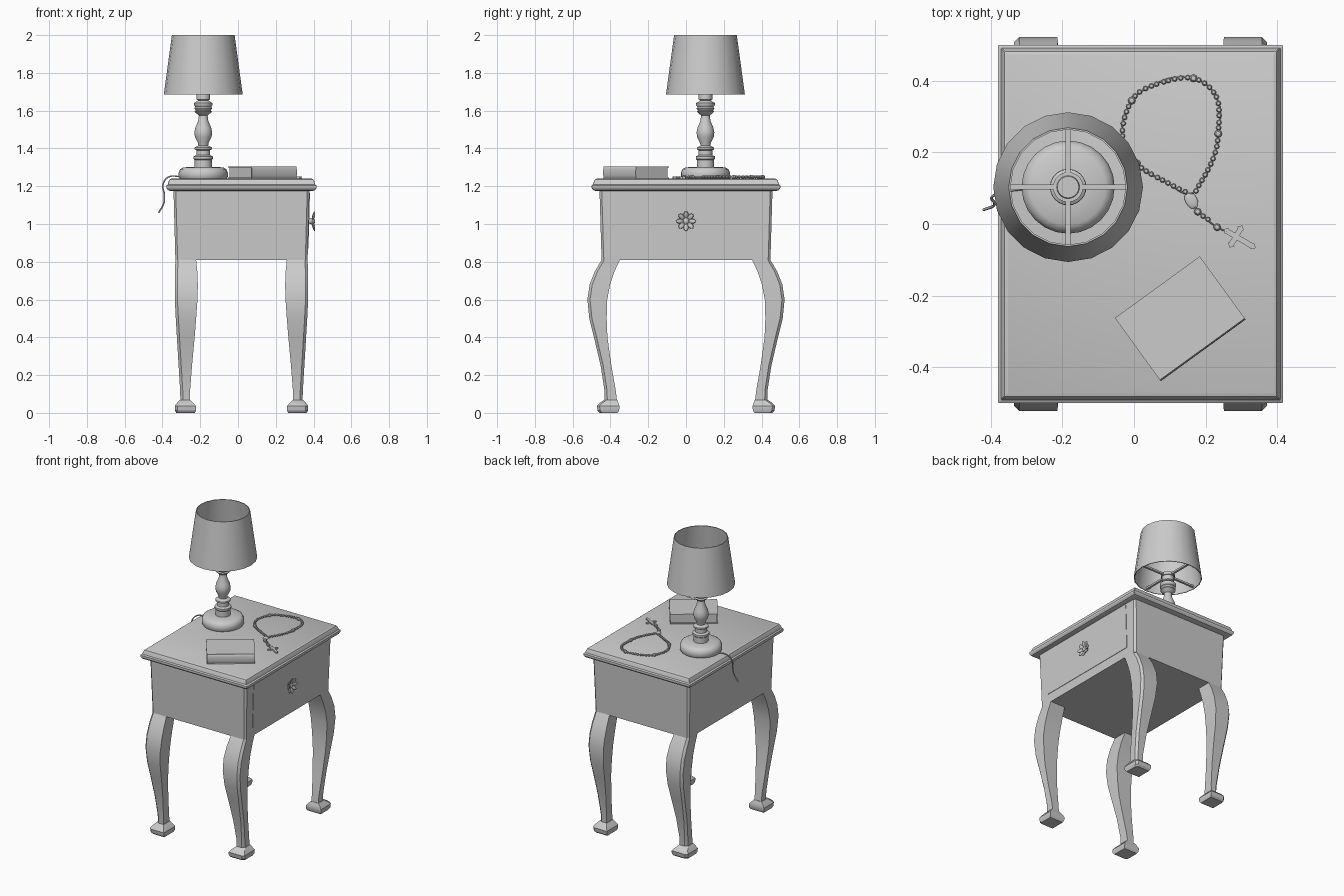
import bpy, bmesh, math
from mathutils import Matrix, Vector

if "Cube" in bpy.data.objects:
    bpy.data.objects.remove(bpy.data.objects["Cube"])

CX = 0.0185      # table centre in x
TOP = 1.24       # height of the table surface
T, S, R = Matrix.Translation, Matrix.Diagonal, Matrix.Rotation


def finish(name, bm, angle=30):
    bmesh.ops.recalc_face_normals(bm, faces=bm.faces)
    me = bpy.data.meshes.new(name)
    bm.to_mesh(me)
    bm.free()
    for p in me.polygons:
        p.use_smooth = True
    me.set_sharp_from_angle(angle=math.radians(angle))
    ob = bpy.data.objects.new(name, me)
    bpy.context.collection.objects.link(ob)
    return ob


def loft(name, rings, closed=False, angle=30):
    """Skin a stack of equal-length point rings; cap the ends unless closed."""
    bm = bmesh.new()
    vs = [[bm.verts.new(p) for p in r] for r in rings]
    n = len(vs[0])
    for a, b in zip(vs, vs[1:] + ([vs[0]] if closed else [])):
        for i in range(n):
            j = (i + 1) % n
            bm.faces.new((a[i], a[j], b[j], b[i]))
    if not closed:
        bm.faces.new(vs[0])
        bm.faces.new(vs[-1])
    return finish(name, bm, angle)


def lathe(name, profile, c, seg, closed=False):
    return loft(name, [[(c[0] + r * math.cos(2 * math.pi * i / seg),
                         c[1] + r * math.sin(2 * math.pi * i / seg), z)
                        for i in range(seg)] for r, z in profile], closed, 40)


def rect(hx, hy, z, ch):
    """Chamfered rectangle ring centred on the table."""
    q = [(hx, hy - ch), (hx - ch, hy)]
    pts = q + [(-x, y) for x, y in q[::-1]]
    pts += [(-x, -y) for x, y in pts]
    return [(CX + x, y, z) for x, y in pts]


def add_box(bm, mat, size):
    bmesh.ops.create_cube(bm, size=1, matrix=mat @ S((*size, 1)))


def add_ball(bm, mat, seg=10):
    bmesh.ops.create_uvsphere(bm, u_segments=seg, v_segments=seg // 2 + 1, radius=1, matrix=mat)


# Table top with stepped moulding, and tapered body
loft("table_top", [rect(0.398 - i, 0.5 - i, z, 0.002) for i, z in
                   ((.02, 1.175), (.008, 1.18), (0, 1.192), (0, 1.204), (.008, 1.21),
                    (.012, 1.225), (.018, 1.236), (.026, TOP))])
loft("body", [rect(.350, .447, .81, .012), rect(.360, .458, 1.18, .012)])


# Drawer front, following the taper of the body
def front_x(z):
    return CX + .350 + .010 * (z - .81) / .37


loft("drawer_front", [[(front_x(z) + d, y, z) for y, z in
                       ((-.375, .87), (.375, .87), (.375, 1.165), (-.375, 1.165))]
                      for d in (-.02, .003)])

# Flower knob
bm = bmesh.new()
hub = T((.388, 0, 1.015))
for k in range(8):
    add_ball(bm, hub @ R(k * math.pi / 4, 4, 'X') @ R(.35, 4, 'Y') @ T((0, 0, .036))
             @ S((.006, .013, .02, 1)))
add_ball(bm, T((.396, 0, 1.015)) @ S((.01, .016, .016, 1)))
bmesh.ops.create_cone(bm, cap_ends=True, segments=12, radius1=.012, radius2=.02, depth=.025,
                      matrix=T((.385, 0, 1.015)) @ R(math.pi / 2, 4, 'Y'))
finish("drawer_knob", bm)

# Cabriole legs and feet: z, inner x, outer x, inner y, outer y
LEG = ((.84, .240, .350, .340, .447), (.81, .240, .350, .350, .447), (.75, .234, .352, .378, .482),
       (.68, .231, .353, .402, .510), (.60, .233, .353, .417, .522), (.50, .240, .348, .420, .512),
       (.40, .248, .342, .416, .487), (.25, .262, .333, .395, .452), (.12, .272, .325, .372, .432),
       (.05, .274, .323, .364, .430))
FOOT = ((0, .247, .345, .362, .458), (.012, .241, .352, .354, .468), (.036, .241, .353, .352, .472),
        (.052, .254, .342, .358, .458), (.068, .270, .328, .363, .434))
for sx, nx in ((-1, "left"), (1, "right")):
    for sy, ny in ((-1, "front"), (1, "back")):
        for part, rows in (("leg", LEG), ("foot", FOOT)):
            c = .014
            loft(f"{ny}_{nx}_{part}",
                 [[(CX + sx * x, sy * y, z) for x, y in
                   ((xi, yi), (xo, yi), (xo, yo - c), (xo - c, yo), (xi, yo))]
                  for z, xi, xo, yi, yo in rows])

# Lamp: turned base, shade and its four-spoke holder
L = (-.184, .103)
lathe("lamp_stand", [(.124, TOP), (.130, 1.25), (.130, 1.272), (.122, 1.29), (.105, 1.30),
                     (.046, 1.302), (.046, 1.34), (.051, 1.345), (.051, 1.358), (.036, 1.365),
                     (.036, 1.39), (.046, 1.395), (.046, 1.405), (.026, 1.415), (.029, 1.43),
                     (.044, 1.46), (.047, 1.485), (.042, 1.51), (.027, 1.545), (.023, 1.575),
                     (.036, 1.585), (.046, 1.595), (.040, 1.602), (.048, 1.612), (.042, 1.62),
                     (.050, 1.63), (.050, 1.64), (.036, 1.648), (.028, 1.655), (.036, 1.66),
                     (.036, 1.70), (.030, 1.715)], L, 24)
lathe("lamp_shade", [(.209, 1.685), (.166, 2.0), (.161, 2.0), (.204, 1.685)], L, 20, True)
lathe("shade_ring", [(.032, 1.69), (.042, 1.69), (.042, 1.71), (.032, 1.71)], L, 20, True)
bm = bmesh.new()
for k in range(4):
    add_box(bm, T((*L, 1.70)) @ R(k * math.pi / 2, 4, 'Z') @ T((.12, 0, 0)), (.166, .014, .012))
finish("shade_spokes", bm)


def wire(name, pts, radius, cyclic=False):
    cu = bpy.data.curves.new(name, 'CURVE')
    cu.dimensions = '3D'
    cu.bevel_depth, cu.bevel_resolution, cu.resolution_u = radius, 1, 5
    sp = cu.splines.new('BEZIER')
    sp.bezier_points.add(len(pts) - 1)
    sp.use_cyclic_u = cyclic
    for b, p in zip(sp.bezier_points, pts):
        b.co = p
        b.handle_left_type = b.handle_right_type = 'AUTO'
    ob = bpy.data.objects.new(name, cu)
    bpy.context.collection.objects.link(ob)


wire("lamp_cord", [(-.30, .10, 1.25), (-.365, .09, 1.25), (-.397, .075, 1.21), (-.390, .06, 1.155),
                   (-.393, .05, 1.11), (-.42, .04, 1.06)], .004)

# Bead string: closed smooth loop, resampled evenly
BZ = TOP + .009
LOOP = [Vector(p) for p in ((.160, .085), (.09, .117), (.01, .167), (-.032, .246), (-.01, .338),
                            (.043, .383), (.16, .408), (.23, .355), (.235, .249), (.22, .18),
                            (.18, .106))]
n = len(LOOP)
dense = []
for i in range(n):
    a, b, c, d = (LOOP[(i + k) % n] for k in (-1, 0, 1, 2))
    for s in range(30):
        t = s / 30
        dense.append(b + .5 * t * (c - a + t * (2 * a - 5 * b + 4 * c - d + t * (3 * (b - c) + d - a))))
total = sum((dense[i] - dense[i - 1]).length for i in range(len(dense)))
step, run, beads = total / 54, 0, []
for a, b in zip(dense, dense[1:]):
    run += (b - a).length
    if run >= step:
        run -= step
        beads.append(b)
large = {min(range(len(beads)), key=lambda i: (beads[i] - LOOP[k]).length) for k in (2, 4, 6, 8)}
bm = bmesh.new()
for i, p in enumerate(beads):
    r = .0115 if i in large else .0078
    add_ball(bm, T((*p, BZ)) @ S((r, r, r, 1)), 8)
for x, y, r in ((.178, .034, .011), (.193, .022, .0075), (.207, .013, .0075), (.232, -.009, .011)):
    add_ball(bm, T((x, y, BZ)) @ S((r, r, r, 1)), 8)
finish("beads", bm)
wire("bead_string", [(*p, BZ) for p in LOOP], .002, True)
wire("pendant_string", [(.16, .06, BZ), (.193, .022, BZ), (.232, -.009, BZ), (.26, -.022, BZ)], .002)

# Medal and cross pendant
bm = bmesh.new()
add_ball(bm, T((.16, .066, TOP + .006)) @ R(.5, 4, 'Z') @ S((.017, .026, .006, 1)), 16)
finish("medal", bm)
bm = bmesh.new()
X = T((.295, -.041, TOP + .006)) @ R(-.53, 4, 'Z')
add_box(bm, X, (.09, .015, .009))
add_box(bm, X @ T((-.012, 0, 0)), (.015, .056, .0088))
for x, y in ((.042, 0), (-.042, 0), (-.012, .026), (-.012, -.026)):
    add_box(bm, X @ T((x, y, 0)) @ R(math.pi / 4, 4, 'Z'), (.014, .014, .0084))
finish("cross", bm)

# Book: covers, pages and rounded spine
B = T((.128, -.263, TOP)) @ R(math.radians(36), 4, 'Z')
bm = bmesh.new()
for z in (.003, .062):
    add_box(bm, B @ T((0, 0, z)), (.293, .214, .006))
finish("book_covers", bm)
bm = bmesh.new()
add_box(bm, B @ T((0, .0, .0325)), (.283, .200, .054))
finish("book_pages", bm)
arc = [(-.103 - .008 * math.sin(math.pi * k / 6), .0325 - .0325 * math.cos(math.pi * k / 6))
       for k in range(7)]
loft("book_spine", [[B @ Vector((x, y, z)) for y, z in arc] for x in (-.1465, .1465)])
